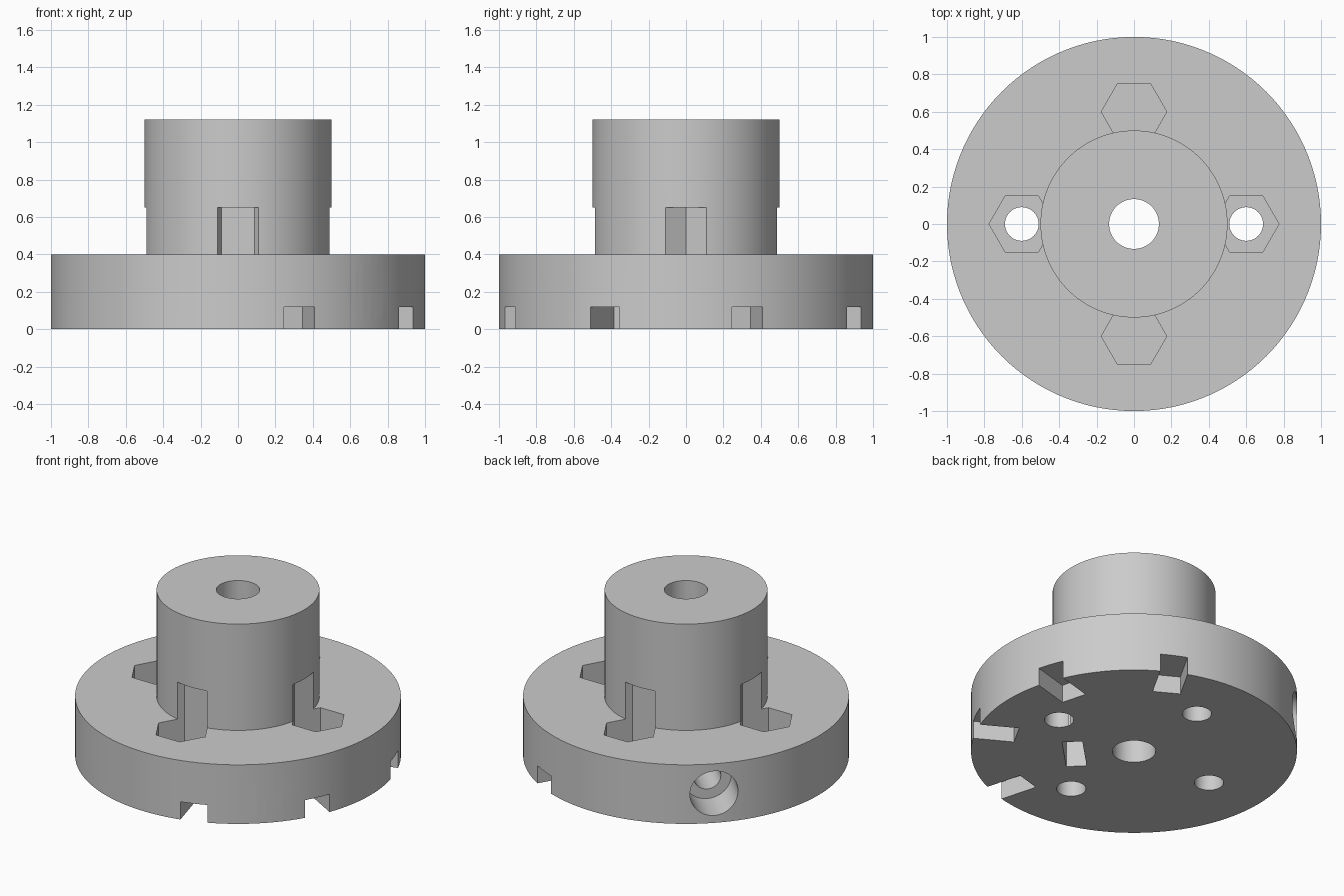
import bpy, bmesh, math
from math import cos, sin, pi, radians
from mathutils import Matrix

cube = bpy.data.objects.get("Cube")
if cube:
    bpy.data.objects.remove(cube, do_unlink=True)

grey = bpy.data.materials.new("plain_grey")
grey.use_nodes = True
grey.diffuse_color = (0.6, 0.6, 0.6, 1)
grey.node_tree.nodes["Principled BSDF"].inputs["Base Color"].default_value = (0.6, 0.6, 0.6, 1)


def add_object(name, bm):
    bmesh.ops.recalc_face_normals(bm, faces=bm.faces)
    mesh = bpy.data.meshes.new(name)
    bm.to_mesh(mesh)
    bm.free()
    mesh.materials.append(grey)
    obj = bpy.data.objects.new(name, mesh)
    bpy.context.collection.objects.link(obj)
    return obj


def polygon(radius, sides, x=0, y=0):
    return [(x + radius * cos(2 * pi * i / sides), y + radius * sin(2 * pi * i / sides))
            for i in range(sides)]


def rectangle(x0, x1, y0, y1):
    return [(x0, y0), (x1, y0), (x1, y1), (x0, y1)]


def prism(name, outline, z0, z1, matrix=Matrix()):
    bm = bmesh.new()
    base = bm.faces.new([bm.verts.new((x, y, z0)) for x, y in outline])
    top = bmesh.ops.extrude_face_region(bm, geom=[base])["geom"]
    bmesh.ops.translate(bm, vec=(0, 0, z1 - z0),
                        verts=[v for v in top if isinstance(v, bmesh.types.BMVert)])
    bm.transform(matrix)
    return add_object(name, bm)


# Turned body: flange, hub and centre bore
BORE, HUB, FLANGE, FLANGE_TOP, HUB_TOP = 0.133, 0.5, 1.0, 0.4, 1.12
profile = [(BORE, 0), (FLANGE, 0), (FLANGE, FLANGE_TOP), (HUB, FLANGE_TOP),
           (HUB, HUB_TOP), (BORE, HUB_TOP)]
SEGMENTS = 120
bm = bmesh.new()
rings = [[bm.verts.new((r * cos(2 * pi * s / SEGMENTS), r * sin(2 * pi * s / SEGMENTS), z))
          for r, z in profile] for s in range(SEGMENTS)]
for s, ring in enumerate(rings):
    following = rings[(s + 1) % SEGMENTS]
    for i in range(len(profile)):
        j = (i + 1) % len(profile)
        bm.faces.new((ring[i], ring[j], following[j], following[i]))
body = add_object("flanged_hub", bm)

cutters = []

# Bolt holes with hexagonal pockets that also bite into the hub
for i in range(4):
    x, y = 0.6 * cos(i * pi / 2), 0.6 * sin(i * pi / 2)
    cutters.append(prism("bolt_hole", polygon(0.09, 40, x, y), -0.1, 0.3))
    cutters.append(prism("hex_pocket", polygon(0.175, 6, x, y), 0.2, 0.65))

# Clamping screws: counterbore, shank hole and nut slot on two opposite sides
for angle in (-45, 135):
    turn = Matrix.Rotation(radians(angle), 4, "Z")
    sideways = Matrix.Translation((0, 0, 0.2)) @ turn @ Matrix.Rotation(pi / 2, 4, "Y")
    cutters.append(prism("screw_shank_hole", polygon(0.085, 40), 0.06, 0.85, sideways))
    cutters.append(prism("screw_head_bore", polygon(0.15, 64), 0.75, 1.1, sideways))
    cutters.append(prism("nut_slot", rectangle(0.305, 0.43, -0.15, 0.15), -0.1, 0.36, turn))

# Eight offset notches under the rim
for i in range(8):
    turn = Matrix.Rotation(radians(15.5 + 45 * i), 4, "Z")
    cutters.append(prism("rim_notch", rectangle(0.745, 1.1, -0.021, 0.151), -0.1, 0.12, turn))

# Cut everything out of the body
for cutter in cutters:
    mod = body.modifiers.new(cutter.name, "BOOLEAN")
    mod.operation = "DIFFERENCE"
    mod.solver = "EXACT"
    mod.object = cutter
    cutter.hide_render = True

bpy.ops.object.select_all(action="DESELECT")
bpy.context.view_layer.objects.active = body
body.select_set(True)
for name in [m.name for m in body.modifiers]:
    bpy.ops.object.modifier_apply(modifier=name)
for cutter in cutters:
    bpy.data.objects.remove(cutter, do_unlink=True)
bpy.ops.object.shade_smooth_by_angle(angle=radians(30))
